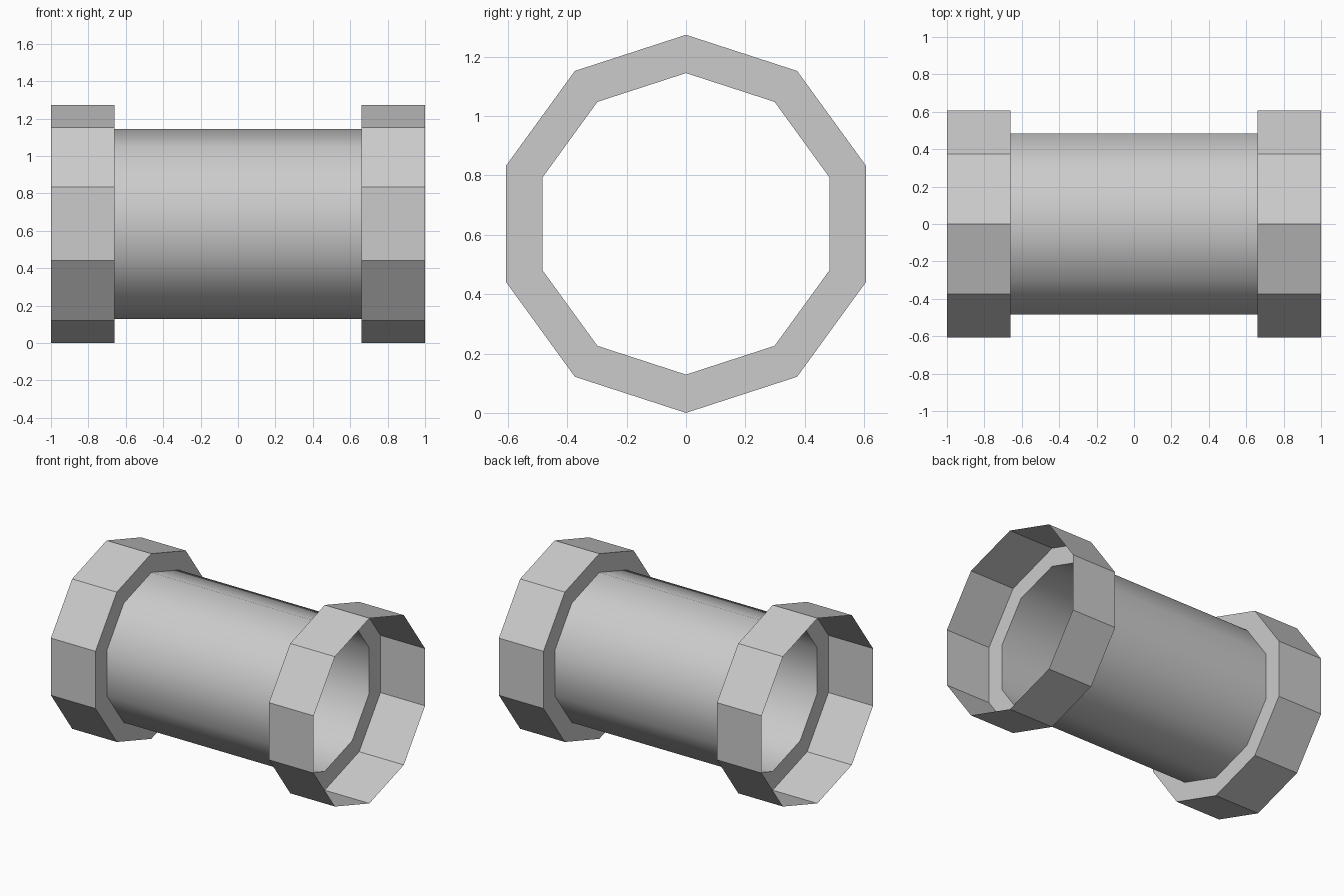
import bpy, bmesh
from math import cos, sin, tau

if "Cube" in bpy.data.objects:
    bpy.data.objects.remove(bpy.data.objects["Cube"])

SIDES = 10
CENTRE_Z = 0.637
R_TUBE, R_COLLAR = 0.508, 0.637
X_STEP, X_END = 0.66, 1.0


def sweep(name, profile, smooth=False):
    """Thin shell of revolution about the x axis; profile is (x, radius) pairs."""
    bm = bmesh.new()
    rings = [[bm.verts.new((x, r * sin(tau * i / SIDES), r * cos(tau * i / SIDES)))
              for i in range(SIDES)] for x, r in profile]
    for a, b in zip(rings, rings[1:]):
        for i in range(SIDES):
            j = (i + 1) % SIDES
            face = bm.faces.new((a[i], a[j], b[j], b[i]))
            face.smooth = smooth
            # Point every normal to the outer side of the shell
            face.normal_update()
    if sum(f.normal.dot(f.calc_center_median() * 1.0) for f in bm.faces
           if abs(f.normal.x) < 0.5) < 0:
        bmesh.ops.reverse_faces(bm, faces=bm.faces[:])
    mesh = bpy.data.meshes.new(name)
    bm.to_mesh(mesh)
    bm.free()
    obj = bpy.data.objects.new(name, mesh)
    obj.location.z = CENTRE_Z
    bpy.context.collection.objects.link(obj)
    return obj


# Smooth middle tube
sweep("tube", [(-X_STEP, R_TUBE), (X_STEP, R_TUBE)], smooth=True)

# Faceted open-ended collars, each with its step ring
for name, s in (("left_collar", -1), ("right_collar", 1)):
    sweep(name, [(s * X_STEP, R_TUBE), (s * X_STEP, R_COLLAR), (s * X_END, R_COLLAR)])
